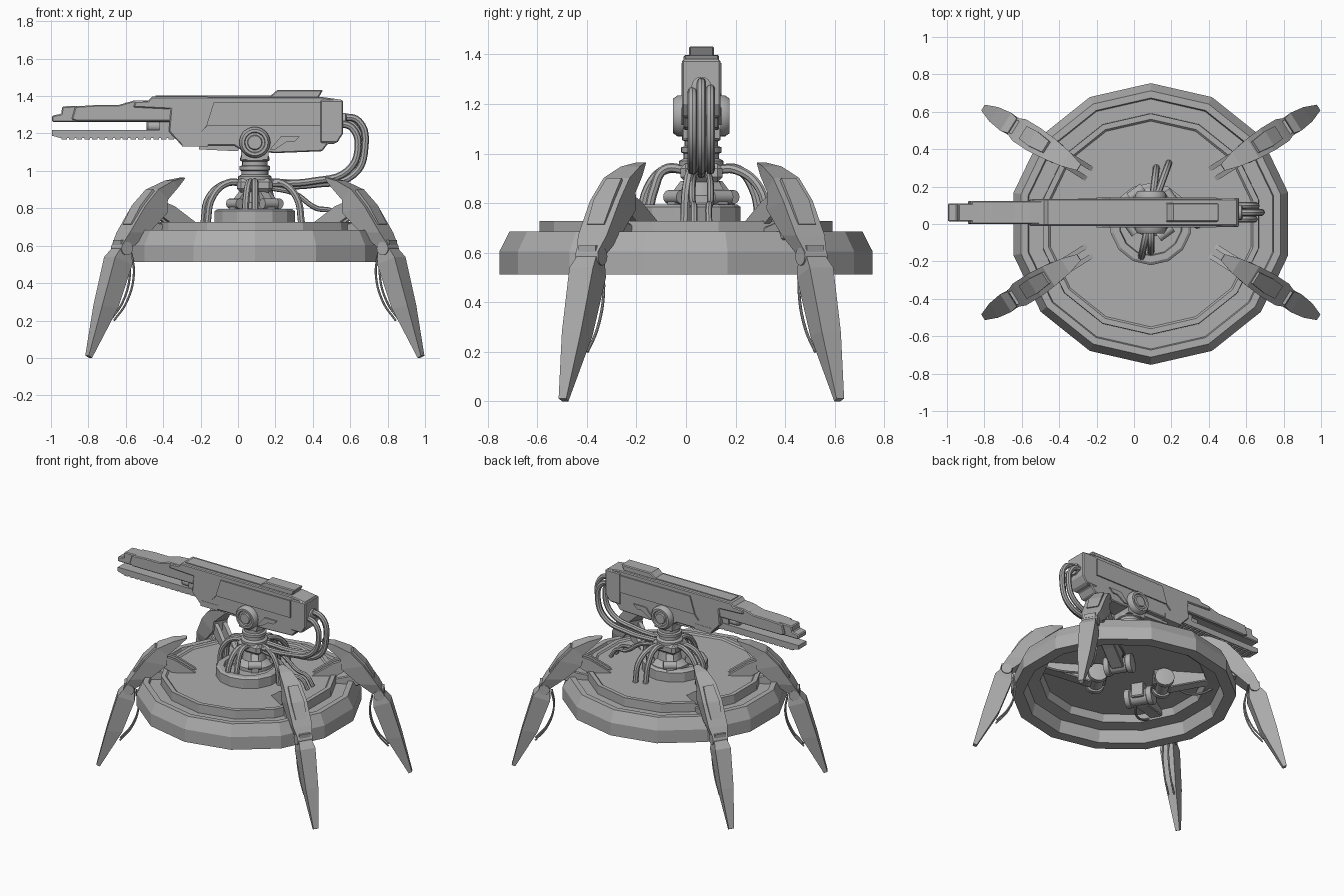
import bpy, bmesh, math
from mathutils import Matrix

cube = bpy.data.objects.get("Cube")
if cube:
    bpy.data.objects.remove(cube, do_unlink=True)

GREY = (0.42, 0.42, 0.42, 1)
mat = bpy.data.materials.new("plain grey")
mat.use_nodes = True
mat.diffuse_color = GREY
mat.node_tree.nodes["Principled BSDF"].inputs["Base Color"].default_value = GREY

AX, AY = 0.09, 0.062           # turret and leg axis
HUB = Matrix.Translation((AX, AY, 0))
DISH = Matrix.Translation((AX, 0, 0))
GUN = Matrix.Translation((0, AY, 0))


def finish(name, bm, matrix=Matrix(), smooth=False):
    bmesh.ops.recalc_face_normals(bm, faces=bm.faces)
    mesh = bpy.data.meshes.new(name)
    bm.to_mesh(mesh)
    bm.free()
    mesh.materials.append(mat)
    ob = bpy.data.objects.new(name, mesh)
    bpy.context.collection.objects.link(ob)
    ob.matrix_world = matrix
    if smooth:
        bpy.ops.object.select_all(action='DESELECT')
        ob.select_set(True)
        bpy.context.view_layer.objects.active = ob
        bpy.ops.object.shade_smooth_by_angle(angle=math.radians(40))
    return ob


def loft(name, rings, matrix=Matrix(), smooth=False):
    """Skin rings of points and cap the ends."""
    bm = bmesh.new()
    vs = [[bm.verts.new(p) for p in r] for r in rings]
    n = len(vs[0])
    for a, b in zip(vs, vs[1:]):
        for i in range(n):
            j = (i + 1) % n
            bm.faces.new((a[i], a[j], b[j], b[i]))
    bm.faces.new(vs[0])
    bm.faces.new(vs[-1])
    return finish(name, bm, matrix, smooth)


def plate(name, pts, half, matrix=Matrix(), y=0.0, chamfer=0.0):
    """Side profile in x,z given thickness along y."""
    ob = loft(name, [[(x, y + s, z) for x, z in pts] for s in (-half, half)], matrix)
    if chamfer:
        m = ob.modifiers.new("chamfer", 'BEVEL')
        m.width, m.segments = chamfer, 1
        m.limit_method, m.angle_limit = 'ANGLE', math.radians(50)


def box(name, x0, x1, z0, z1, half, matrix=Matrix(), y=0.0, chamfer=0.0):
    plate(name, [(x0, z0), (x1, z0), (x1, z1), (x0, z1)], half, matrix, y, chamfer)


def lathe(name, prof, matrix=Matrix(), n=24, smooth=True):
    rings = [[(r * math.sin(t), r * math.cos(t), z)
              for t in (math.tau * i / n for i in range(n))] for r, z in prof]
    loft(name, rings, matrix, smooth)


def lying(x, y, z, axis='X'):
    """Placement of a lathe whose axis lies along y ('X' turn) or x ('Y' turn)."""
    return Matrix.Translation((x, y, z)) @ Matrix.Rotation(math.pi / 2, 4, axis)


def cable(name, pts, r, matrix=Matrix()):
    cu = bpy.data.curves.new(name, 'CURVE')
    cu.dimensions, cu.bevel_depth, cu.bevel_resolution, cu.resolution_u = '3D', r, 2, 6
    cu.use_fill_caps = True
    sp = cu.splines.new('BEZIER')
    sp.bezier_points.add(len(pts) - 1)
    for b, p in zip(sp.bezier_points, pts):
        b.co = p
        b.handle_left_type = b.handle_right_type = 'AUTO'
    tmp = bpy.data.objects.new(name + "_path", cu)
    bpy.context.collection.objects.link(tmp)
    mesh = bpy.data.meshes.new_from_object(tmp.evaluated_get(bpy.context.evaluated_depsgraph_get()))
    bpy.data.objects.remove(tmp, do_unlink=True)
    bm = bmesh.new()
    bm.from_mesh(mesh)
    bpy.data.meshes.remove(mesh)
    finish(name, bm, matrix, True)


# Fourteen-sided hull, hollow underneath, with a trench around the raised deck
lathe("hull", [(.55, .718), (.56, .728), (.59, .728), (.592, .665), (.668, .665), (.674, .685),
               (.712, .685), (.753, .605), (.753, .512), (.67, .512), (.65, .6), (.56, .61),
               (.54, .66)], DISH, 14, False)
lathe("pedestal", [(.22, .71), (.22, .785), (.205, .795), (.17, .795), (.165, .775)], DISH, 14, False)

# Legs: shell, shin, joint, arm and hose, in radial coordinates
# each section: outer r, z, inner r, z, outer half width, inner half width
SHELL = [(.455, .965, .452, .958, .02, .018), (.54, .948, .505, .91, .045, .035),
         (.645, .902, .58, .845, .062, .05), (.735, .81, .585, .775, .07, .055),
         (.83, .67, .70, .67, .068, .055), (.872, .60, .795, .595, .05, .045)]
SHIN = [(.875, .585, .80, .565, .046, .04), (.915, .54, .80, .50, .056, .046),
        (.99, .28, .885, .265, .045, .035), (1.058, .012, 1.035, 0, .018, .014)]


def sections(data):
    return [[(a, w, b), (a, -w, b), (c, -v, d), (c, v, d)] for a, b, c, d, w, v in data]


for label, ang in (("back_left", 32), ("back_right", 148), ("front_right", 212), ("front_left", 328)):
    m = HUB @ Matrix.Rotation(math.radians(ang), 4, 'Z')
    loft("upper_leg_" + label, sections(SHELL), m)
    loft("lower_leg_" + label, sections(SHIN), m)
    # raised armour along the outer face
    loft("leg_armour_" + label, sections([
        (.665, .902, .62, .86, .035, .035), (.748, .815, .70, .78, .045, .045),
        (.808, .715, .75, .70, .04, .04)]), m)
    lathe("knee_" + label, [(.036, -.054), (.036, .054)], m @ lying(.838, 0, .585), 16)
    box("knee_link_" + label, .81, .87, .54, .63, .04, m)
    # twin struts rising from the deck, and the root arm below it
    for s in (-.03, .03):
        plate("strut_" + label, [(.36, .70), (.53, .81), (.61, .84), (.63, .77), (.52, .70)],
              .013, m, s)
    plate("root_arm_" + label, [(.16, .56), (.28, .54), (.45, .59), (.72, .66), (.70, .74),
                                (.45, .68), (.16, .665)], .045, m, 0, .006)
    lathe("root_joint_" + label, [(.04, -.1), (.065, -.095), (.065, -.06), (.055, -.055),
                                  (.055, .055), (.065, .06), (.065, .095), (.04, .1)],
          m @ lying(.225, 0, .585), 20)
    for s in (-.02, .02):
        cable("leg_hose_" + label, [(.79, s, .56), (.775, s, .45), (.82, s, .30), (.90, s, .20)], .006, m)
    cable("inner_hose_" + label, [(.3, .05, .6), (.42, .09, .57), (.55, .07, .6), (.62, .03, .66)], .008, m)

# Turret neck
lathe("neck_base", [(.13, .77), (.13, .80), (.085, .83), (.075, .89)], HUB, 20)
box("neck_block", -.095, .095, .885, .96, .085, HUB, 0, .02)
lathe("neck_column", [(.09, .95), (.09, .97), (.072, .98), (.072, 1.0), (.082, 1.005), (.082, 1.025),
                      (.068, 1.03), (.068, 1.05), (.078, 1.055), (.078, 1.07), (.06, 1.12)], HUB)
for i in range(4):
    m = HUB @ Matrix.Rotation(math.tau * (i + .4) / 4, 4, 'Z')
    plate("neck_fin", [(.06, .78), (.15, .78), (.15, .82), (.085, .89), (.06, .89)], .025, m)
    lathe("neck_piston", [(.028, -.045), (.028, .045)], m @ lying(.13, 0, .825), 12)

# Hoses running from the neck block down to the deck
for ang, reach in ((168, .28), (190, .26), (83, .24), (70, .28), (258, .25), (270, .22), (345, .26)):
    m = HUB @ Matrix.Rotation(math.radians(ang), 4, 'Z')
    cable("deck_hose", [(.06, 0, .935), (.15, 0, .935), (reach - .03, 0, .86), (reach, 0, .715)], .019, m)

# Pivot across the weapon
for s in (-1, 1):
    lathe("pivot_cap", [(.06, .06), (.083, .07), (.083, .095), (.07, .114), (.056, .114),
                        (.052, .104), (.04, .104), (.036, .114), (.01, .114)],
          HUB @ Matrix.Translation((0, 0, 1.152)) @ Matrix.Rotation(s * math.pi / 2, 4, 'X'), 28)
plate("pivot_yoke", [(-.07, 1.06), (.07, 1.06), (.08, 1.16), (-.08, 1.16)], .075, HUB)

# Weapon body
plate("weapon_body", [(-.37, 1.21), (-.30, 1.135), (-.02, 1.135), (.02, 1.11), (.20, 1.095), (.45, 1.105),
                      (.48, 1.145), (.52, 1.145), (.555, 1.2), (.555, 1.38), (.45, 1.395), (-.46, 1.397),
                      (-.48, 1.375), (-.55, 1.37), (-.56, 1.34), (-.36, 1.33)], .072, GUN, 0, .006)
plate("rear_housing", [(.44, 1.15), (.53, 1.15), (.562, 1.2), (.562, 1.378), (.44, 1.378)],
      .078, GUN, 0, .006)
plate("weapon_underside", [(-.21, 1.115), (.0, 1.105), (.02, 1.15), (-.2, 1.15)], .04, GUN)
box("front_chin", -.30, -.16, 1.13, 1.17, .074, GUN)
box("top_rail", -.44, .2, 1.385, 1.403, .045, GUN)
plate("top_sight", [(.16, 1.39), (.21, 1.433), (.455, 1.433), (.43, 1.39)], .05, GUN, 0, .006)
for s in (-1, 1):
    plate("side_panel", [(-.20, 1.205), (-.17, 1.24), (-.13, 1.365), (.44, 1.365), (.44, 1.24), (-.165, 1.24)],
          .006, GUN, s * .075)
    plate("rear_side_plate", [(.17, 1.115), (.2, 1.115), (.26, 1.155), (.3, 1.155), (.33, 1.185),
                              (.23, 1.185)], .006, GUN, s * .075)

# Twin-jaw barrel
plate("upper_jaw", [(-.995, 1.262), (-.995, 1.295), (-.945, 1.305), (-.94, 1.345), (-.74, 1.35),
                    (-.62, 1.35), (-.6, 1.365), (-.54, 1.37), (-.35, 1.37), (-.35, 1.262)],
      .048, GUN, 0, .006)
plate("upper_jaw_sleeve", [(-.89, 1.275), (-.87, 1.345), (-.76, 1.352), (-.64, 1.352), (-.56, 1.375),
                           (-.35, 1.375), (-.35, 1.265), (-.86, 1.265)], .062, GUN, 0, .006)
plate("lower_jaw", [(-.995, 1.188), (-.995, 1.218), (-.3, 1.218), (-.3, 1.165), (-.36, 1.176), (-.95, 1.176)],
      .045, GUN)
for i in range(15):
    x = -.945 + i * .041
    box("jaw_tooth", x, x + .03, 1.167, 1.185, .04, GUN)
lathe("barrel_core", [(.02, -.49), (.03, -.48), (.03, -.40), (.025, -.395), (.025, -.34)],
      GUN @ lying(0, 0, 1.238, 'Y'), 16)
box("barrel_cradle", -.42, -.33, 1.19, 1.29, .04, GUN)

# Power hoses looping from the rear of the weapon to the neck
for y, grow, z_end in ((-.036, 0, .93), (0, .036, .92), (.036, .01, .94)):
    cable("power_hose", [(.54, y, 1.255 + grow), (.61 + grow, y, 1.23 + grow), (.642 + grow, y, 1.12),
                         (.585 + grow, y, 1.0 - grow / 2), (.40, y, .945 - grow / 2), (.16, y, z_end)],
          .019, GUN)
for s in (-1, 1):
    cable("rear_deck_hose", [(.17, .03 * s, .91), (.30, .036 * s, .88), (.42, .036 * s, .80),
                             (.5, .03 * s, .785), (.55, .03 * s, .72)], .014, GUN)
lathe("rear_hose_socket", [(.04, .555), (.04, .575), (.03, .58)], GUN @ lying(0, 0, 1.27, 'Y'), 16)
